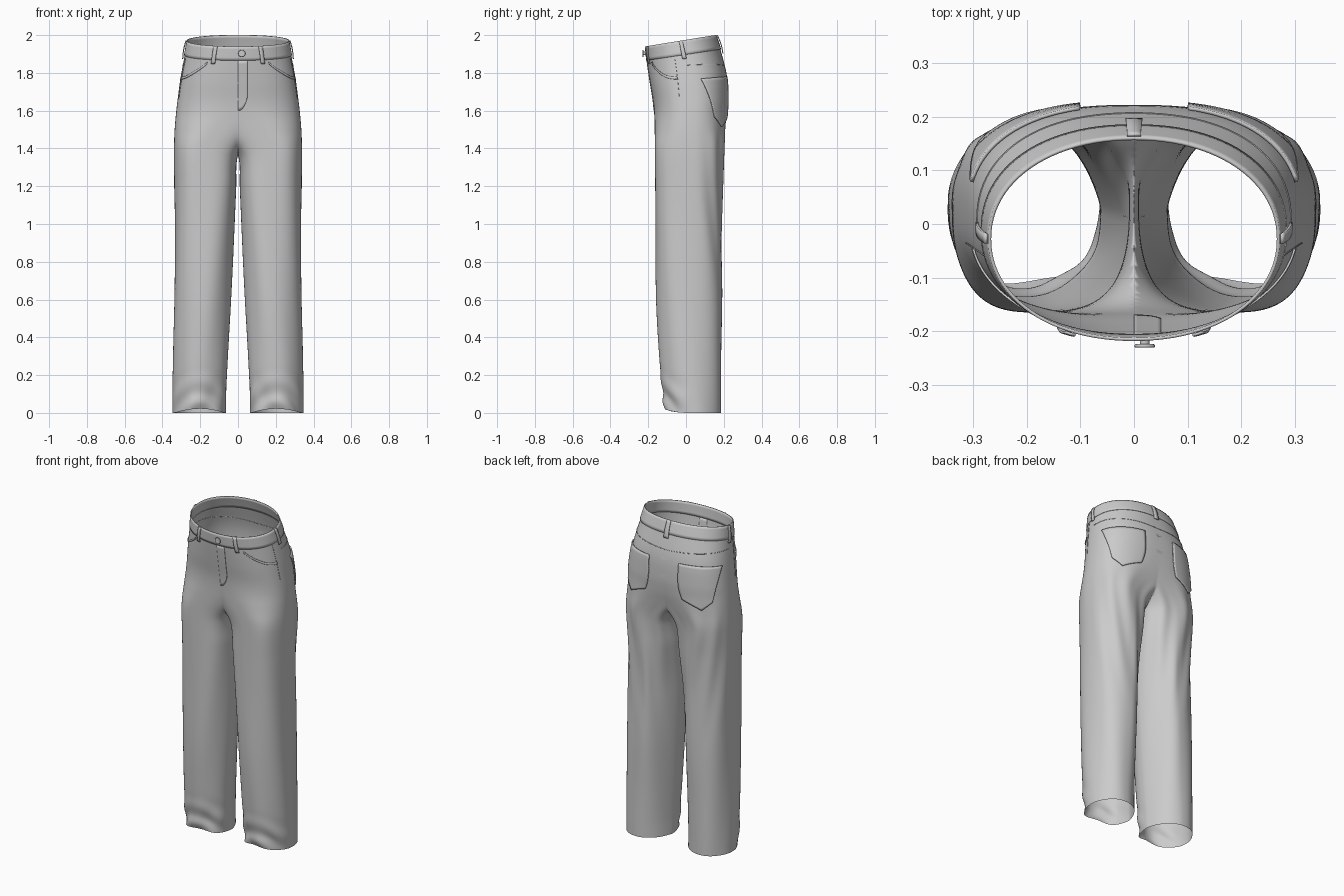
import bpy, bmesh, math
from mathutils import Vector
from math import sin, cos, pi

if "Cube" in bpy.data.objects:
    bpy.data.objects.remove(bpy.data.objects["Cube"])

# Sections: height, outer x, inner x, front y, back y, squareness
ROWS = [
    (0.00, .345, .062, -.108, .185, 2.2), (0.10, .345, .061, -.122, .186, 2.2),
    (0.30, .343, .053, -.140, .188, 2.2), (0.60, .338, .038, -.157, .193, 2.2),
    (1.00, .335, .019, -.163, .187, 2.3), (1.20, .337, .009, -.165, .190, 2.4),
    (1.35, .338, .002, -.166, .196, 2.6), (1.42, .337, -.04, -.166, .200, 2.7),
    (1.50, .334, -.15, -.166, .207, 2.6), (1.58, .328, -.26, -.168, .216, 2.5),
    (1.65, .320, -.315, -.174, .222, 2.5), (1.75, .305, -.305, -.190, .216, 2.4),
    (1.86, .283, -.283, -.206, .184, 2.2), (1.94, .268, -.268, -.214, .158, 2.1)]


def smooth(a, b, v):
    u = max(0, min(1, (v - a) / (b - a)))
    return u * u * (3 - 2 * u)


def section(t):
    """Hermite interpolation of the section table."""
    t = max(0, min(1.94, t))
    i = next(k for k in range(len(ROWS) - 1) if t <= ROWS[k + 1][0])
    h = ROWS[i + 1][0] - ROWS[i][0]
    u = (t - ROWS[i][0]) / h

    def slope(k, c):
        a, b = ROWS[max(k - 1, 0)], ROWS[min(k + 1, len(ROWS) - 1)]
        return (b[c] - a[c]) / (b[0] - a[0])
    out = []
    for c in range(1, 6):
        out.append((2*u**3 - 3*u*u + 1) * ROWS[i][c] + (u**3 - 2*u*u + u) * h * slope(i, c)
                   + (3*u*u - 2*u**3) * ROWS[i + 1][c] + (u**3 - u*u) * h * slope(i + 1, c))
    return out


def base(a, t):
    """Angle 0 = front, 90 degrees = outer side, 180 = back."""
    xo, xi, yf, yb, n = section(t)
    s, c = sin(a), cos(a)
    x = (xo + xi) / 2 + (xo - xi) / 2 * math.copysign(abs(s) ** (2 / n), s)
    # back inner corner of the legs is drawn in
    x += .045 * max(0, -s) * max(0, -c) * (1 - smooth(.9, 1.35, t))
    f = -math.copysign(abs(c) ** (2 / n), c)
    y = (yf + yb) / 2 + (yb - yf) / 2 * f
    z = t + .06 * smooth(1.55, 1.9, t) * (f + 1) / 2
    z += .022 * max(0, c) ** 3 * (1 - smooth(0, .12, t))
    return Vector((x, y, z))


def folds(a, t):
    front, back = max(0, cos(a)), max(0, -cos(a))
    d = .002 * sin(5 * a + 4 * t) * (1 - smooth(1.4, 1.7, t))
    hem = 1 - smooth(.06, .26, t)
    s = sin(a)
    d += hem * front * (.007 * sin(42 * (t + .12 * s * s)) + .003 * sin(6 * a + 15 * t))
    drape = smooth(.6, 1.2, t) * (1 - smooth(1.4, 1.6, t))
    d += drape * back * .005 * sin(9 * a + 9 * t)
    return d


def surf(a, t, off=0.0):
    e = 1e-2
    da = base(a + e, t) - base(a - e, t)
    dt = base(a, t + e) - base(a, t - e)
    n = da.cross(dt).normalized()
    return base(a, t) + n * (off + folds(a, t))


def ang(x, t, back=False):
    xo, xi, _, _, n = section(t)
    r = max(-1, min(1, (x - (xo + xi) / 2) / ((xo - xi) / 2)))
    a = math.asin(math.copysign(abs(r) ** (n / 2), r))
    return pi - a if back else a


def finish(name, bm, mirror=False, thick=0):
    bmesh.ops.recalc_face_normals(bm, faces=bm.faces)
    me = bpy.data.meshes.new(name)
    bm.to_mesh(me)
    bm.free()
    ob = bpy.data.objects.new(name, me)
    bpy.context.collection.objects.link(ob)
    if thick:
        m = ob.modifiers.new("thickness", 'SOLIDIFY')
        m.thickness, m.offset = thick, 0
    if mirror:
        m = ob.modifiers.new("mirror", 'MIRROR')
        m.merge_threshold = .0005
    bpy.ops.object.select_all(action='DESELECT')
    ob.select_set(True)
    bpy.context.view_layer.objects.active = ob
    bpy.ops.object.shade_smooth_by_angle(angle=math.radians(40))
    return ob


def grid(fn, nu, nv, wrap=False):
    bm = bmesh.new()
    g = [[bm.verts.new(fn(i / nu, j / nv)) for i in range(nu if wrap else nu + 1)]
         for j in range(nv + 1)]
    for j in range(nv):
        for i in range(nu):
            k = (i + 1) % len(g[0])
            bm.faces.new((g[j][i], g[j][k], g[j + 1][k], g[j + 1][i]))
    return bm


def seam(name, pts, r=.0015, off=.0005):
    cu = bpy.data.curves.new(name, 'CURVE')
    cu.dimensions, cu.bevel_depth, cu.bevel_resolution = '3D', r, 1
    for sx in (1, -1):
        sp = cu.splines.new('POLY')
        sp.points.add(len(pts) - 1)
        for p, (a, t) in zip(sp.points, pts):
            v = surf(a, t, off)
            p.co = (v.x * sx, v.y, v.z, 1)
    bpy.context.collection.objects.link(bpy.data.objects.new(name, cu))


# Seat and legs: one lofted half cut at the centre line, then mirrored
bm = grid(lambda u, v: surf(u * 2 * pi, v * 1.88), 128, 140, wrap=True)
bmesh.ops.bisect_plane(bm, geom=bm.verts[:] + bm.edges[:] + bm.faces[:], dist=1e-5,
                       plane_co=(0, 0, 0), plane_no=(1, 0, 0), clear_inner=True)
finish("seat_and_legs", bm, mirror=True)

# Waistband
finish("waistband", grid(lambda u, v: surf(u * 2 * pi, 1.866 + .074 * v, .001), 96, 5, wrap=True),
       thick=.006)


# Back pockets: pointed patches
def back_pocket(u, v):
    low = 1.565 - .05 * (1 - abs(2 * u - 1))
    t = low + (1.745 - low) * v
    a0 = ang(.125, 1.565, True) * (1 - v) + ang(.100, 1.745, True) * v
    a1 = ang(.285, 1.565, True) * (1 - v) + ang(.298, 1.745, True) * v
    return surf(a0 * (1 - u) + a1 * u, t, .005)


finish("back_pockets", grid(back_pocket, 20, 16), mirror=True, thick=.007)


# Front pockets: scooped opening with a thin welt
def scoop(u):
    return pi * (.18 + u * .25), 1.855 - .09 * sin(u * pi / 2) ** .8


def welt(u, v):
    a, t = scoop(u)
    return surf(a, t - .012 * (1 - v), .003)


finish("front_pocket_welts", grid(welt, 20, 2), mirror=True, thick=.004)


# Fly flap with rounded lower edge
def fly(u, v):
    low = 1.60 + .07 * u ** 2.5
    t = low + (1.866 - low) * v
    return surf(ang(.05 * u, t), t, .001)


finish("fly_flap", grid(fly, 8, 14), thick=.003)

# Seams: pocket sides and back yoke
seam("pocket_side_seams", [(pi * .43, 1.66 + i * .025) for i in range(9)])
seam("yoke_seam", [(pi / 2 + pi / 2 * i / 24, 1.815 - .025 * i / 24) for i in range(25)])


# Belt loops
def belt_loop(name, a, mirror):
    bm = grid(lambda u, v: surf(a - .04 * (2 * u - 1), 1.845 + .093 * v,
                                .007 + .004 * sin(pi * v)), 2, 8)
    finish(name, bm, mirror, .005)


belt_loop("front_belt_loops", ang(.122, 1.9), True)
belt_loop("side_belt_loops", pi / 2, True)
belt_loop("back_belt_loop", pi, False)

# Waist button: shank and domed cap
for name, r, depth, y in (("button_shank", .009, .014, -.219), ("button_cap", .019, .006, -.227)):
    bpy.ops.mesh.primitive_cylinder_add(vertices=24, radius=r, depth=depth,
                                        location=(.02, y, 1.903), rotation=(pi / 2, 0, 0))
    ob = bpy.context.object
    ob.name = name
    bv = ob.modifiers.new("round", 'BEVEL')
    bv.width, bv.segments = .002, 2
    bpy.ops.object.shade_smooth_by_angle()
